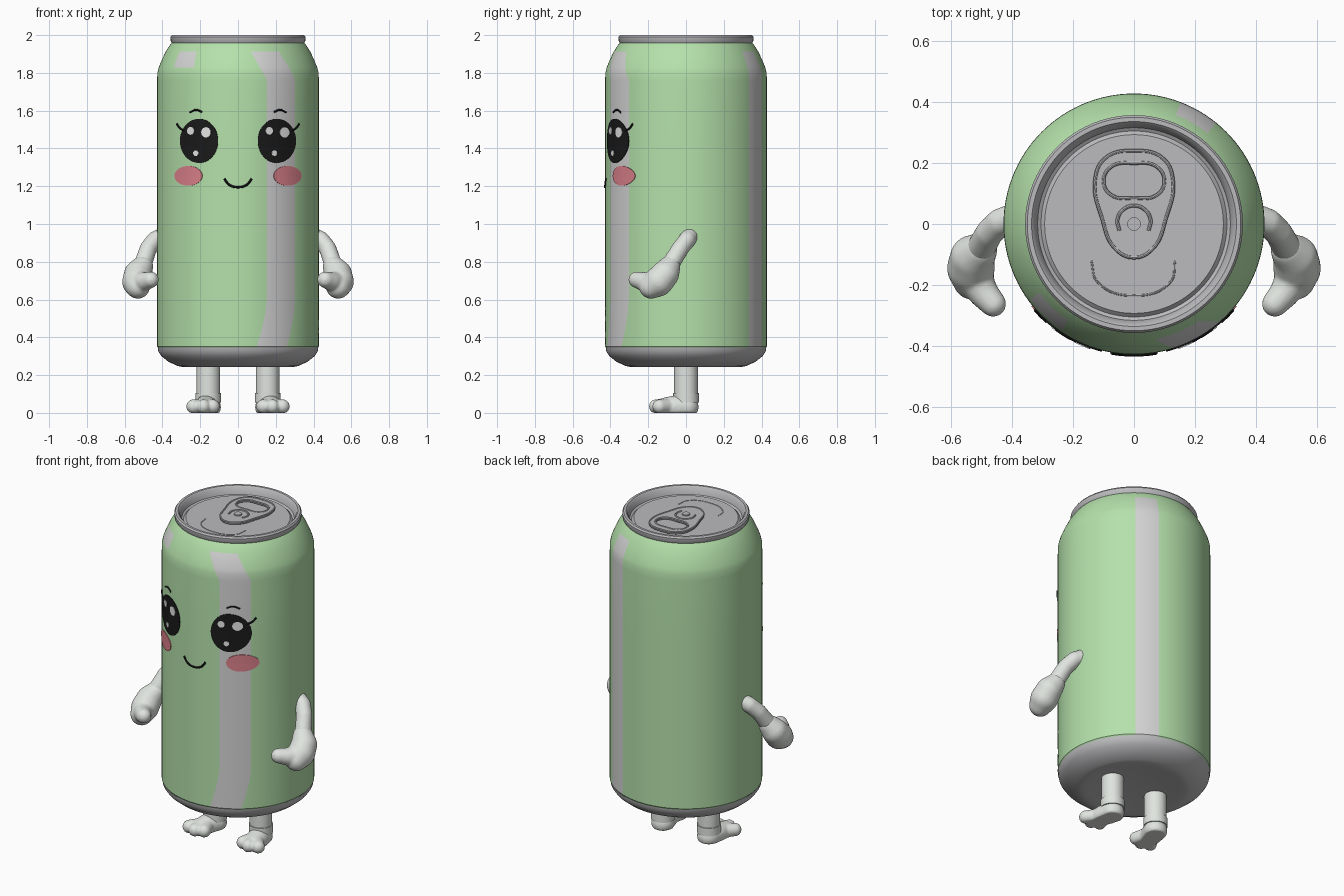
import bpy, bmesh, math
from mathutils import Vector, Matrix

if "Cube" in bpy.data.objects:
    bpy.data.objects.remove(bpy.data.objects["Cube"])

R = 0.428  # can radius


def material(name, r, g, b):
    m = bpy.data.materials.new(name)
    m.diffuse_color = [((c / 255 + 0.055) / 1.055) ** 2.4 for c in (r, g, b)] + [1]
    m.use_nodes = True
    m.node_tree.nodes["Principled BSDF"].inputs["Base Color"].default_value = m.diffuse_color
    return m


GREEN = material("soft green", 181, 225, 171)
STRIPE = material("pale grey", 212, 212, 212)
METAL = material("can metal", 187, 187, 190)
WHITE = material("glove white", 224, 228, 223)
BLACK = material("eye black", 26, 26, 27)
PINK = material("blush pink", 221, 130, 140)
SHINE = material("highlight white", 235, 235, 235)


def finish(ob, *mats):
    bpy.ops.object.select_all(action='DESELECT')
    ob.select_set(True)
    bpy.context.view_layer.objects.active = ob
    if ob.type == 'CURVE' or ob.modifiers:
        bpy.ops.object.convert(target='MESH')
    ob = bpy.context.view_layer.objects.active
    for m in mats:
        ob.data.materials.append(m)
    bpy.ops.object.shade_smooth_by_angle(angle=math.radians(35))
    return ob


def from_bmesh(name, bm):
    me = bpy.data.meshes.new(name)
    bm.to_mesh(me)
    bm.free()
    ob = bpy.data.objects.new(name, me)
    bpy.context.collection.objects.link(ob)
    return ob


def lathe(name, profile, mats, rule=None, shift=None, n=120):
    """Turn an (r, z) profile; angle 0 faces the front, 90 faces +x."""
    bm = bmesh.new()
    rings = []
    for r, z in profile:
        ring = []
        for i in range(n):
            a = i * 360 / n
            a = math.radians(a + (shift(a, z) if shift else 0))
            ring.append(bm.verts.new((r * math.sin(a), -r * math.cos(a), z)))
        rings.append(ring)
    for k in range(len(rings) - 1):
        zm = (profile[k][1] + profile[k + 1][1]) / 2
        for i in range(n):
            j = (i + 1) % n
            f = bm.faces.new((rings[k][i], rings[k][j], rings[k + 1][j], rings[k + 1][i]))
            if rule:
                f.material_index = rule((i + 0.5) * 360 / n, zm)
    bmesh.ops.remove_doubles(bm, verts=bm.verts, dist=1e-5)
    return finish(from_bmesh(name, bm), *mats)


# Can body with a front stripe, a back stripe and a shoulder patch
def body_rule(a, z):
    if z > 1.915:
        return 0
    patch = 306 < a < 327 and z > 1.82
    return int(21 < a < 45 or 141 < a < 159 or patch)


def stripe_bend(a, z):
    bend = -8 * max(0, (0.6 - z) / 0.25) ** 1.5 - 11 * max(0, (z - 1.76) / 0.15)
    return bend * max(0, math.cos(math.radians(a - 33))) ** 2


lathe("can_body", [(0.42, 0.342), (R, 0.352), (R, 0.4), (R, 0.46), (R, 0.53), (R, 0.6), (R, 1.0),
                   (R, 1.4), (R, 1.76), (0.427, 1.8), (0.42, 1.828), (0.402, 1.872),
                   (0.383, 1.912), (0.362, 1.945), (0.35, 1.96)],
      [GREEN, STRIPE], body_rule, stripe_bend)

# Metal base, and rim with the recessed lid
lathe("can_base", [(0, 0.255), (0.25, 0.25), (0.285, 0.242), (0.32, 0.248), (0.37, 0.272),
                   (0.405, 0.3), (0.422, 0.325), (0.425, 0.345)], [METAL])
lathe("can_rim_and_lid", [(0.348, 1.955), (0.356, 1.968), (0.357, 1.99), (0.35, 2.0), (0.336, 2.0),
                          (0.326, 1.99), (0.316, 1.952), (0.305, 1.945), (0.293, 1.957), (0, 1.957)], [METAL])


def curve(name, loops, mat, depth, flat=False, cyclic=False, z=0.0):
    """Smooth tube through points, or a filled 2D plate when flat."""
    cu = bpy.data.curves.new(name, 'CURVE')
    cu.dimensions = '2D' if flat else '3D'
    cu.fill_mode = 'BOTH' if flat else 'FULL'
    cu.bevel_depth, cu.bevel_resolution, cu.resolution_u = depth, 2, 8
    cu.extrude = 0.003 if flat else 0
    cu.use_fill_caps = not flat
    for pts in loops:
        s = cu.splines.new('BEZIER')
        s.bezier_points.add(len(pts) - 1)
        s.use_cyclic_u = cyclic
        for p, co in zip(s.bezier_points, pts):
            p.co = (*co, 0) if len(co) == 2 else co
            p.handle_left_type = p.handle_right_type = 'AUTO'
    ob = bpy.data.objects.new(name, cu)
    bpy.context.collection.objects.link(ob)
    ob.location.z = z
    return finish(ob, mat)


def mirrored(half):
    return half + [(-x, y) for x, y in reversed(half[1:-1])]


# Pull tab, its raised edge, tongue, rivet and the scored opening
outer = mirrored([(0, 0.24), (0.095, 0.215), (0.128, 0.14), (0.105, 0.02), (0.062, -0.08), (0, -0.11)])
hole = mirrored([(0, 0.2), (0.075, 0.188), (0.1, 0.14), (0.075, 0.095), (0, 0.085)])
curve("pull_tab", [outer, hole], METAL, 0.004, flat=True, cyclic=True, z=1.968)
curve("pull_tab_edge", [outer, hole], METAL, 0.006, cyclic=True, z=1.973)
tongue = [(0.055 * math.cos(math.radians(a)), 0.005 + 0.055 * math.sin(math.radians(a))) for a in range(-30, 211, 40)]
curve("tab_tongue", [tongue], METAL, 0.006, z=1.975)
curve("lid_opening", [[(-0.14, -0.12), (-0.12, -0.19), (0, -0.235), (0.12, -0.19), (0.135, -0.12)]],
      METAL, 0.004, z=1.956)
bpy.ops.mesh.primitive_cylinder_add(radius=0.022, depth=0.03, location=(0, 0, 1.968))
bpy.context.object.name = "tab_rivet"
finish(bpy.context.object, METAL)


# Face: thin plates and strokes wrapped on the front of the can
def wrap(x, z, off):
    a = math.asin(x / R)
    return ((R + off) * math.sin(a), -(R + off) * math.cos(a), z)


def plate(name, cx, cz, rx, rz, off, mat, n=40):
    bm = bmesh.new()
    rings = [[bm.verts.new(wrap(cx + t * rx * math.cos(2 * math.pi * i / n),
                                cz + t * rz * math.sin(2 * math.pi * i / n), o)) for i in range(n)]
             for t, o in ((0, off), (0.35, off), (0.7, off), (1, off), (1, -0.002))]
    for a, b in zip(rings, rings[1:]):
        for i in range(n):
            j = (i + 1) % n
            bm.faces.new((a[i], b[i], b[j], a[j]))
    bmesh.ops.remove_doubles(bm, verts=bm.verts, dist=1e-5)
    return finish(from_bmesh(name, bm), mat)


def stroke(name, pts, depth):
    curve(name, [[wrap(x, z, 0.001) for x, z in pts]], BLACK, depth)


stroke("mouth", [(-0.073, 1.24), (-0.045, 1.207), (0, 1.195), (0.045, 1.207), (0.073, 1.24)], 0.006)
for side, s in (("left", -1), ("right", 1)):
    plate(side + "_eye", 0.205 * s, 1.44, 0.1, 0.117, 0.004, BLACK)
    for k, (dx, dz, r) in enumerate(((0.038, 0.045, 0.025), (-0.042, 0.053, 0.019), (-0.015, -0.065, 0.014))):
        plate(f"{side}_eye_highlight_{k + 1}", 0.205 * s + dx, 1.44 + dz, r, r * 1.1, 0.007, SHINE, 20)
    plate(side + "_cheek", 0.261 * s, 1.255, 0.073, 0.052, 0.004, PINK)
    stroke(side + "_eyebrow", [(0.19 * s, 1.593), (0.222 * s, 1.604), (0.255 * s, 1.591)], 0.005)
    stroke(side + "_eyelash", [(0.285 * s, 1.495), (0.305 * s, 1.505), (0.323 * s, 1.53)], 0.006)


# Limbs: chains of spheres fused into one soft form, flat on the ground
def soft_form(name, chains, s, voxel=0.008):
    bm = bmesh.new()
    for chain in chains:
        for p, q in zip(chain, chain[1:]):
            for k in range(9):
                v = Vector(p).lerp(Vector(q), k / 8)
                bmesh.ops.create_icosphere(bm, subdivisions=3, radius=v.w,
                                           matrix=Matrix.Translation((v.x * s, v.y, v.z)))
    for v in bm.verts:
        v.co.z = max(v.co.z, 0.0)
    ob = from_bmesh(name, bm)
    m = ob.modifiers.new("fuse", 'REMESH')
    m.mode, m.voxel_size, m.use_smooth_shade = 'VOXEL', voxel, True
    m = ob.modifiers.new("soften", 'SMOOTH')
    m.factor, m.iterations = 0.5, 4
    return finish(ob, WHITE)


for side, s in (("left", -1), ("right", 1)):
    # Arm, mitten hand with thumb
    soft_form(side + "_arm", [[(0.40, 0.02, 0.935, 0.046), (0.44, 0.005, 0.915, 0.046),
                               (0.475, -0.03, 0.87, 0.046), (0.502, -0.08, 0.79, 0.048)]], s)
    soft_form(side + "_hand", [[(0.506, -0.087, 0.775, 0.058), (0.53, -0.11, 0.735, 0.074),
                                (0.535, -0.145, 0.695, 0.079), (0.53, -0.185, 0.668, 0.064)],
                               [(0.525, -0.17, 0.69, 0.06), (0.495, -0.225, 0.695, 0.05),
                                (0.462, -0.262, 0.705, 0.043)]], s)
    # Leg, ankle cuff and foot with toes
    for part, r, d, z in (("_leg", 0.063, 0.2, 0.16), ("_ankle_cuff", 0.068, 0.05, 0.08)):
        bpy.ops.mesh.primitive_cylinder_add(vertices=40, radius=r, depth=d, location=(0.157 * s, 0, z))
        bpy.context.object.name = side + part
        finish(bpy.context.object, WHITE)
    foot = [[(0.157, 0, 0.03, 0.067), (0.172, -0.06, 0.03, 0.062), (0.184, -0.115, 0.026, 0.054)]]
    foot += [[(0.165, -0.06, 0.035, 0.045), (x, y, 0.034, 0.038)]
             for x, y in ((0.134, -0.14), (0.183, -0.158), (0.236, -0.14))]
    soft_form(side + "_foot", foot, s, 0.006)
